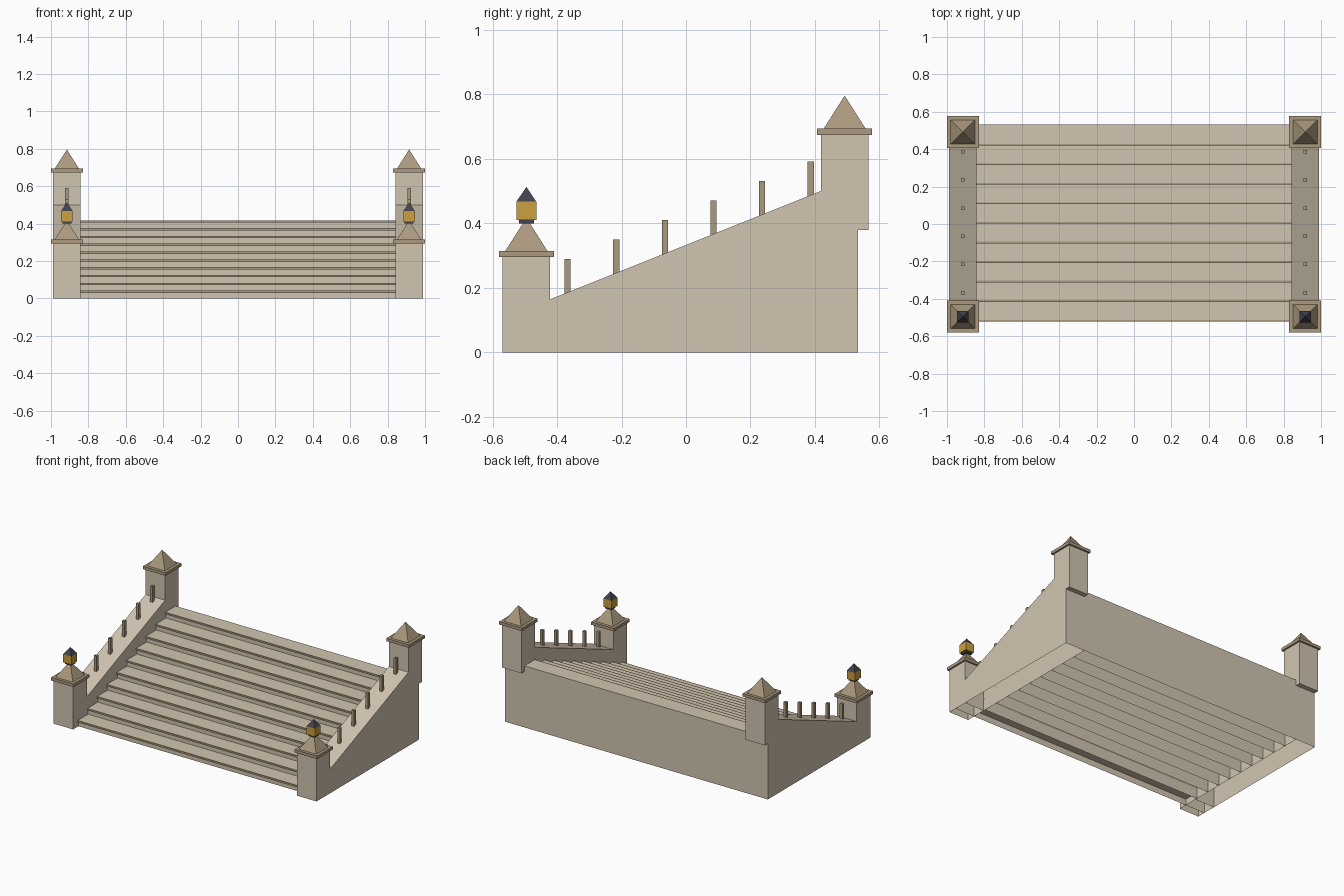
import bpy, bmesh, math
from mathutils import Matrix

cube = bpy.data.objects.get("Cube")
if cube:
    bpy.data.objects.remove(cube, do_unlink=True)


def material(name, rgb):
    m = bpy.data.materials.new(name)
    m.use_nodes = True
    m.diffuse_color = (*rgb, 1)
    m.node_tree.nodes["Principled BSDF"].inputs["Base Color"].default_value = (*rgb, 1)
    return m


STONE = material("pale_stone", (0.64, 0.56, 0.44))
TRIM = material("brown_stone", (0.41, 0.32, 0.21))
GLASS = material("amber_glass", (0.60, 0.35, 0.05))
METAL = material("dark_metal", (0.055, 0.055, 0.08))


def finish(name, bm, mat, open_base=False):
    bmesh.ops.recalc_face_normals(bm, faces=bm.faces)
    if open_base:  # parts standing on the ground have no underside
        under = [f for f in bm.faces if all(v.co.z < 1e-4 for v in f.verts)]
        bmesh.ops.delete(bm, geom=under, context='FACES')
    me = bpy.data.meshes.new(name)
    bm.to_mesh(me)
    bm.free()
    me.materials.append(mat)
    ob = bpy.data.objects.new(name, me)
    bpy.context.collection.objects.link(ob)
    return ob


def box(name, mat, x, y, z, open_base=False):
    """Box from (min, max) pairs."""
    bm = bmesh.new()
    bmesh.ops.create_cube(bm, size=1)
    for v in bm.verts:
        for i, (lo, hi) in enumerate((x, y, z)):
            v.co[i] = hi if v.co[i] > 0 else lo
    return finish(name, bm, mat, open_base)


def block(name, mat, x, y, half, z0, z1, open_base=False):
    """Square block around a vertical axis."""
    return box(name, mat, (x - half, x + half), (y - half, y + half), (z0, z1), open_base)


def pyramid(name, mat, x, y, half, z0, z1):
    bm = bmesh.new()
    place = Matrix.Translation((x, y, (z0 + z1) / 2)) @ Matrix.Rotation(math.pi / 4, 4, 'Z')
    bmesh.ops.create_cone(bm, cap_ends=True, segments=4, radius1=half * math.sqrt(2),
                          radius2=0, depth=z1 - z0, matrix=place)
    return finish(name, bm, mat)


FRONT, BACK, COUNT, RISE = -0.512, 0.533, 10, 0.0418
DEPTH = (BACK - FRONT) / COUNT
INNER, POST_X, POST_HALF = 0.8415, 0.915, 0.0735


def slope(y):
    return 0.165 + 0.4 * (y + 0.42)


# Steps, each a full-height block with a projecting nosing
for i in range(COUNT):
    y, top = FRONT + i * DEPTH, (i + 1) * RISE
    box(f"step_{i + 1}", STONE, (-INNER, INNER), (y, y + DEPTH), (0, top), True)
    box(f"nosing_{i + 1}", TRIM, (-INNER, INNER), (y - 0.009, y), (top - 0.012, top))

for side, s in (("left", 1), ("right", -1)):
    px = s * POST_X

    # Sloping side wall
    bm = bmesh.new()
    outline = [(FRONT, 0), (BACK, 0), (BACK, slope(BACK)), (FRONT, slope(FRONT))]
    face = bm.faces.new([bm.verts.new((px - POST_HALF, y, z)) for y, z in outline])
    new = bmesh.ops.extrude_face_region(bm, geom=[face])["geom"]
    bmesh.ops.translate(bm, vec=(2 * POST_HALF, 0, 0),
                        verts=[v for v in new if isinstance(v, bmesh.types.BMVert)])
    finish(f"{side}_side_wall", bm, STONE, True)

    # Balusters on the slope
    for i in range(6):
        y = -0.367 + i * 0.1508
        block(f"{side}_baluster_{i + 1}", TRIM, px, y, 0.0095, slope(y) - 0.005, slope(y) + 0.104)

    # Posts with slab and pyramid caps
    for end, y, z0, z1 in (("front", -0.495, 0, 0.295), ("back", 0.492, 0.38, 0.674)):
        name = f"{side}_{end}"
        block(f"{name}_post", STONE, px, y, POST_HALF, z0, z1, True)
        block(f"{name}_cap_slab", TRIM, px, y, 0.085, z1, z1 + 0.02)
        pyramid(f"{name}_cap_pyramid", TRIM, px, y, 0.065, z1 + 0.02, z1 + 0.122)

    # Lantern on the front post
    block(f"{side}_lantern_base", METAL, px, -0.495, 0.0235, 0.40, 0.411)
    block(f"{side}_lantern_glass", GLASS, px, -0.495, 0.031, 0.411, 0.467)
    pyramid(f"{side}_lantern_roof", METAL, px, -0.495, 0.031, 0.467, 0.513)
